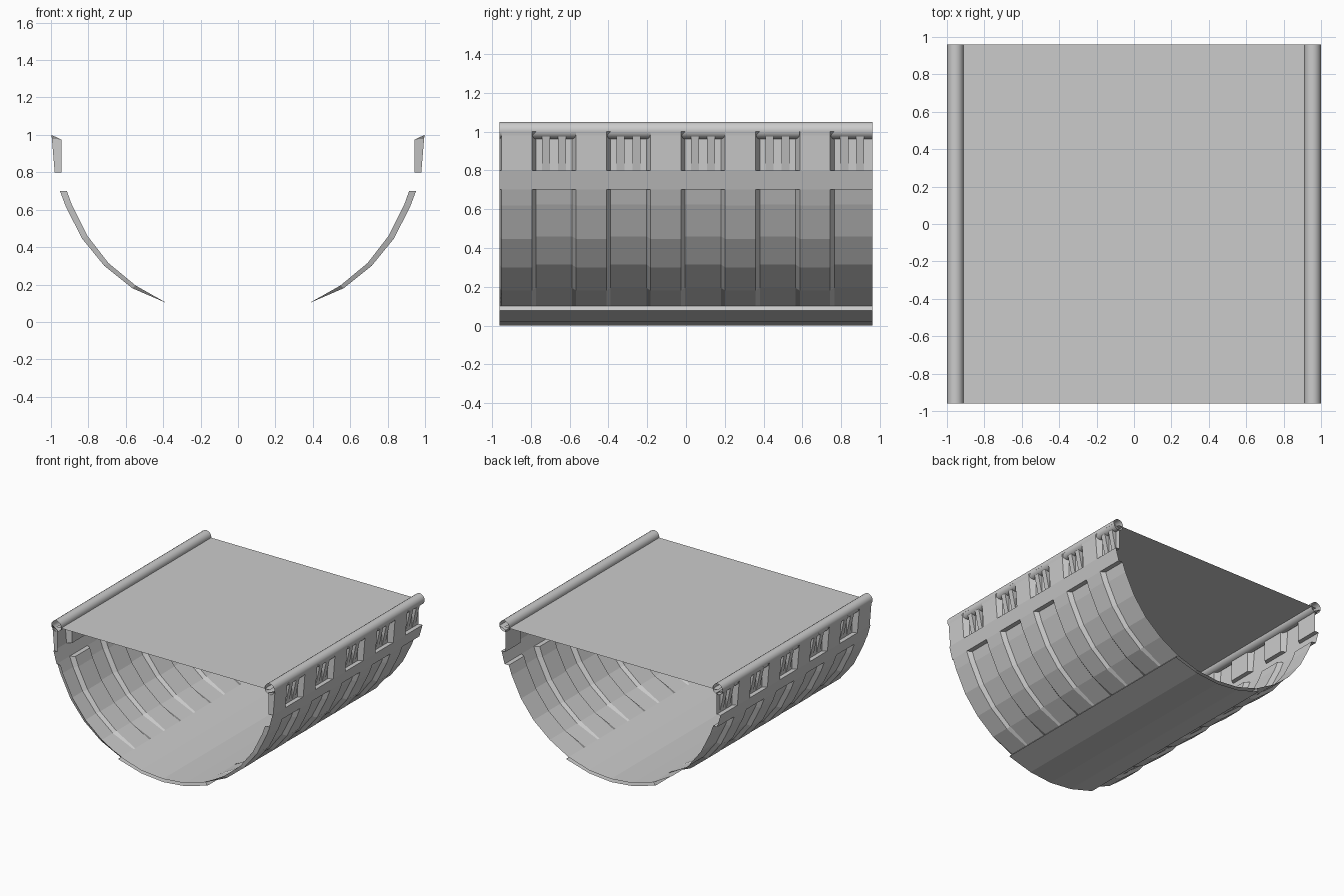
import bpy, bmesh, math
from mathutils import Vector

if "Cube" in bpy.data.objects:
    bpy.data.objects.remove(bpy.data.objects["Cube"])

Y0, Y1, STEP = -0.96, 0.96, 0.384


def make(name, verts, faces, smooth=False, outward=None):
    bm = bmesh.new()
    vs = [bm.verts.new(v) for v in verts]
    for f in faces:
        bm.faces.new([vs[i] for i in f])
    bmesh.ops.remove_doubles(bm, verts=bm.verts, dist=0.0005)
    bm.normal_update()
    if outward:
        flip = [f for f in bm.faces if f.normal.dot(outward(f.calc_center_median())) < 0]
        bmesh.ops.reverse_faces(bm, faces=flip)
    for f in bm.faces:
        f.smooth = smooth
    me = bpy.data.meshes.new(name)
    bm.to_mesh(me)
    bm.free()
    ob = bpy.data.objects.new(name, me)
    bpy.context.collection.objects.link(ob)
    return ob


def sheet(name, rows, closed=False, **kw):
    """Skin a grid of point rows."""
    n = len(rows[0])
    faces = []
    for r in range(len(rows) - 1):
        for c in range(n if closed else n - 1):
            d = (c + 1) % n
            faces.append((r * n + c, r * n + d, (r + 1) * n + d, (r + 1) * n + c))
    return make(name, [p for row in rows for p in row], faces, **kw)


def radial(c):
    return Vector((c.x, 0, c.z - 1.0))


# Wall cross-section: outer x, z and matching recessed x, z
wall = [(.38, .10, .38, .10), (.565, .18, .548, .195), (.715, .30, .693, .315),
        (.835, .447, .805, .46), (.922, .62, .888, .625), (.952, .70, .915, .70),
        (.952, .70, .952, .70), (.98, .80, .98, .80), (.98, .80, .945, .80),
        (.995, .98, .945, .975), (.998, 1.0, .998, 1.0)]

# Lengthwise stations: y and raised flag
stations = [(Y0, 0)]
for k in range(5):
    a = Y0 + STEP * k
    if k:
        stations.append((a - .012, 0))
    stations += [(a + .01, 1), (a + .167, 1), (a + .188, 0)]
stations.append((Y1, 0))

for side, s in (("left", -1), ("right", 1)):
    # Side wall with recessed panels and windows
    rows = [[(s * (p[0] if up else p[2]), y, p[1] if up else p[3]) for p in wall]
            for y, up in stations]
    sheet(side + "_hull_wall", rows, outward=radial)

    # Wedge fins in each window
    verts, faces = [], []
    for k in range(5):
        for off in (.218, .300):
            y = Y0 + STEP * k + off
            b = len(verts)
            for yy in (y, y + .042):
                verts += [(s * .945, yy, .80), (s * .945, yy, .975), (s * .985, yy, .98)]
            faces += [(b, b + 1, b + 2), (b + 3, b + 5, b + 4),
                      (b, b + 2, b + 5, b + 3), (b + 1, b + 4, b + 5, b + 2)]
    make(side + "_window_fins", verts, faces)

    # Open tube handrail
    ring = [(s * .955 + .044 * math.cos(math.tau * i / 16),
             1.006 + .044 * math.sin(math.tau * i / 16)) for i in range(16)]
    sheet(side + "_rail", [[(x, y, z) for x, z in ring] for y in (Y0, Y1)],
          closed=True, smooth=True,
          outward=lambda c, s=s: c - Vector((s * .955, c.y, 1.006)))

# Keel plate wrapped over the bottom, open at the ends
half = [(.38, .10), (.40, .078), (.195, .019), (0, 0)]
keel = half + [(-x, z) for x, z in half[-2::-1]]
sheet("keel_plate", [[(x, y, z) for x, z in keel] for y in (Y0, Y1)], outward=radial)

# Inner floor above the keel
floor = [(.38, .10), (.195, .043), (0, .025), (-.195, .043), (-.38, .10)]
sheet("inner_floor", [[(x, y, z) for x, z in floor] for y in (Y0, Y1)],
      outward=lambda c: Vector((0, 0, 1)))

# Flat deck
sheet("deck", [[(-.955, y, 1.0), (.955, y, 1.0)] for y in (Y0, Y1)],
      outward=lambda c: Vector((0, 0, 1)))
